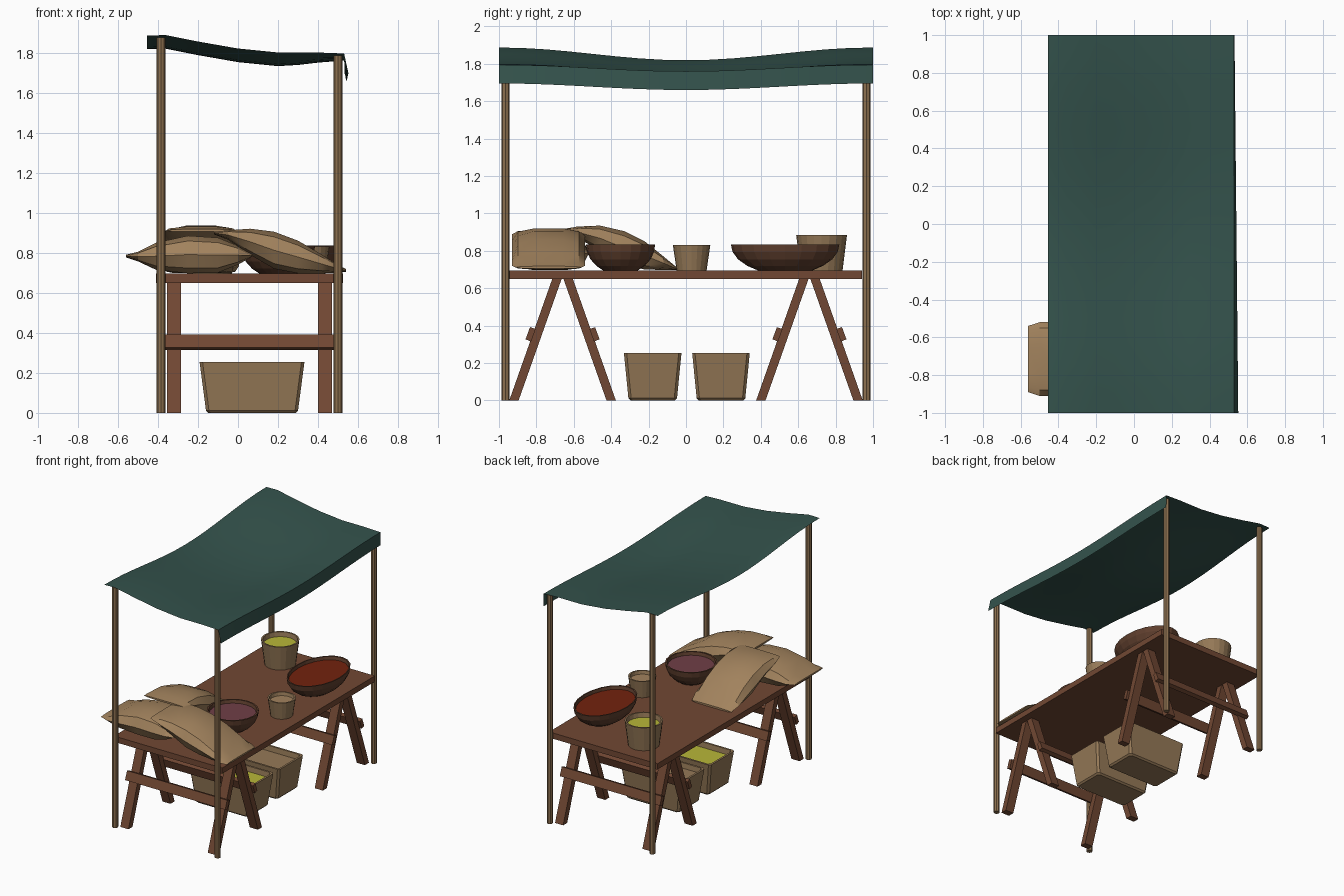
import bpy, bmesh, math
from mathutils import Vector

cube = bpy.data.objects.get("Cube")
if cube:
    bpy.data.objects.remove(cube, do_unlink=True)


def material(name, r, g, b):
    m = bpy.data.materials.new(name)
    m.use_nodes = True
    m.diffuse_color = (r, g, b, 1)
    bsdf = m.node_tree.nodes["Principled BSDF"]
    bsdf.inputs["Base Color"].default_value = (r, g, b, 1)
    bsdf.inputs["Roughness"].default_value = 0.9
    return m


GREEN = material("green cloth", .034, .085, .072)
WOOD = material("brown wood", .165, .064, .033)
POLE = material("pole wood", .27, .165, .08)
SACK = material("tan burlap", .36, .225, .11)
BASKET = material("tan basket", .30, .19, .095)
BOWL = material("dark bowl wood", .115, .05, .027)
RED = material("red spice", .17, .016, .004)
PURPLE = material("purple spice", .16, .05, .062)
YELLOW = material("yellow spice", .48, .47, .04)


def finish(name, bm, *mats, smooth=None):
    bmesh.ops.recalc_face_normals(bm, faces=bm.faces)
    me = bpy.data.meshes.new(name)
    bm.to_mesh(me)
    bm.free()
    for m in mats:
        me.materials.append(m)
    ob = bpy.data.objects.new(name, me)
    bpy.context.collection.objects.link(ob)
    if smooth:
        bpy.ops.object.select_all(action='DESELECT')
        ob.select_set(True)
        bpy.context.view_layer.objects.active = ob
        bpy.ops.object.shade_smooth_by_angle(angle=math.radians(smooth))
    return ob


def loft(bm, rings, closed=True, caps=(True, True)):
    """Bridge a list of point rings; returns the faces of the last cap."""
    loops = [[bm.verts.new(p) for p in ring] for ring in rings]
    n = len(loops[0])
    for a, b in zip(loops, loops[1:]):
        for i in range(n if closed else n - 1):
            j = (i + 1) % n
            bm.faces.new((a[i], a[j], b[j], b[i]))
    if caps[0]:
        bm.faces.new(loops[0])
    return bm.faces.new(loops[-1]) if caps[1] else None


def prism(name, outline, x0, x1, mat):
    """Extrude a (y, z) outline along x."""
    bm = bmesh.new()
    loft(bm, [[(x, y, z) for y, z in outline] for x in (x0, x1)])
    return finish(name, bm, mat)


def vessel(name, x, y, profile, fill, wall_mat, fill_mat, sx=1, segs=20):
    """Revolved container; the inner wall ends in a coloured filling."""
    top_r, top_z = profile[-1]
    path = profile + [(top_r - .012, top_z), (top_r - .018, fill)]
    bm = bmesh.new()
    angles = [2 * math.pi * i / segs for i in range(segs)]
    face = loft(bm, [[(x + sx * r * math.cos(a), y + r * math.sin(a), z)
                      for a in angles] for r, z in path])
    face.material_index = 1
    return finish(name, bm, wall_mat, fill_mat)


def sack(name, stations, centre, width, along_y=False):
    """Pillow shape from (position, bottom, top) stations."""
    section = [(1, 0), (.84, .72), (.4, 1), (-.4, 1), (-.84, .72),
               (-1, 0), (-.84, -.72), (-.4, -1), (.4, -1), (.84, -.72)]
    rings = []
    for k, (s, lo, hi) in enumerate(stations):
        mid, half = (lo + hi) / 2, (hi - lo) / 2
        w = width * (.9 if k in (0, len(stations) - 1) else 1)
        ring = [(s, centre + w * u, mid + half * v) for u, v in section]
        if along_y:
            ring = [(b, a, c) for a, b, c in ring]
        rings.append(ring)
    bm = bmesh.new()
    loft(bm, rings)
    return finish(name, bm, SACK, smooth=25)


# Canopy: sagging sheet with a hanging front flap
def canopy_height(x, y):
    pts = [(-.46, 1.885), (-.36, 1.887), (-.2, 1.855), (0, 1.82),
           (.2, 1.80), (.4, 1.80), (.53, 1.795)]
    for (xa, za), (xb, zb) in zip(pts, pts[1:]):
        if x <= xb + 1e-6:
            edge = za + (zb - za) * (x - xa) / (xb - xa)
            break
    sag = .068 if x < .25 else .068 - .033 * (x - .25) / .28
    return edge - sag * (1 + math.cos(math.pi * y)) / 2


bm = bmesh.new()
rows = []
for j in range(17):
    y = -1 + j / 8
    row = [(x, y, canopy_height(x, y))
           for x in (-.455, -.36, -.2, -.1, 0, .1, .2, .3, .4, .53)]
    row.append((.542 - .01 * y, y, row[-1][2] - .1))
    rows.append(row)
loft(bm, rows, closed=False, caps=(False, False))
canopy = finish("canopy", bm, GREEN, smooth=35)

# Corner poles
for side, x, top in (("right", -.385, 1.875), ("left", .5, 1.785)):
    for end, y in (("front", -.965), ("back", .965)):
        bm = bmesh.new()
        ring = [(x + .022 * math.cos(i * math.pi / 4), y + .022 * math.sin(i * math.pi / 4))
                for i in range(8)]
        loft(bm, [[(a, b, z) for a, b in ring] for z in (0, top)])
        finish(f"{end}_{side}_pole", bm, POLE, smooth=30)

# Table top
prism("table_top", [(-.945, .65), (.94, .65), (.94, .695), (-.945, .695)], -.41, .525, WOOD)

# Trestles: splayed legs and a rail on each slope
for end, yc in (("front", -.66), ("back", .66)):
    for slope, s in (("outer", -1), ("inner", 1)):
        leg = [(.235, 0), (.285, 0), (.055, .65), (.005, .65)]
        rail = [(.168, .315), (.198, .327), (.174, .392), (.144, .382)]
        for side, x in (("right", -.355), ("left", .4)):
            prism(f"{end}_{slope}_{side}_leg", [(yc + s * a, z) for a, z in leg],
                  x, x + .07, WOOD)
        prism(f"{end}_{slope}_rail", [(yc + s * a, z) for a, z in rail], -.375, .49, WOOD)

# Tapered storage boxes under the table
for name, y, mat in (("front_box", -.178, YELLOW), ("back_box", .187, BASKET)):
    bm = bmesh.new()

    def rect(hx, hy, z, c=.015):
        pts = [(hx, hy - c), (hx - c, hy), (c - hx, hy), (-hx, hy - c),
               (-hx, c - hy), (c - hx, -hy), (hx - c, -hy), (hx, c - hy)]
        return [(.07 + a, y + b, z) for a, b in pts]

    fill = loft(bm, [rect(.218, .118, 0), rect(.23, .13, .012), rect(.262, .154, .255),
                     rect(.247, .139, .255), rect(.242, .134, .215)])
    fill.material_index = 1
    finish(name, bm, BASKET, mat)

# Bowls and buckets on the table
bowl_steps = [(.5, .695), (.7, .72), (.87, .755), (.97, .795), (1, .835)]
vessel("large_bowl", .325, .53, [(.29 * r, z) for r, z in bowl_steps], .81, BOWL, RED, sx=.65)
vessel("small_bowl", .2, -.35, [(.185 * r, z) for r, z in bowl_steps], .81, BOWL, PURPLE)
vessel("small_bucket", .357, .03, [(.08, .695), (.1, .83)], .805, BASKET, SACK)
vessel("large_bucket", -.143, .725, [(.112, .695), (.136, .885)], .85, BASKET, YELLOW)

# Stacked sacks
sack("lower_sack", [(-.56, .777, .79), (-.5, .757, .805), (-.41, .715, .85), (-.25, .697, .885),
                    (-.1, .7, .875), (0, .74, .835), (.07, .78, .792)], -.715, .195)
sack("leaning_sack", [(-.12, .892, .905), (-.05, .865, .912), (.06, .79, .92), (.18, .72, .905),
                      (.3, .697, .86), (.42, .697, .79), (.5, .7, .74), (.54, .705, .718)],
     -.735, .195)
sack("back_sack", [(-.65, .905, .918), (-.58, .87, .93), (-.46, .8, .935), (-.33, .725, .905),
                   (-.22, .7, .85), (-.12, .698, .77), (-.05, .698, .712)],
     -.185, .19, along_y=True)
